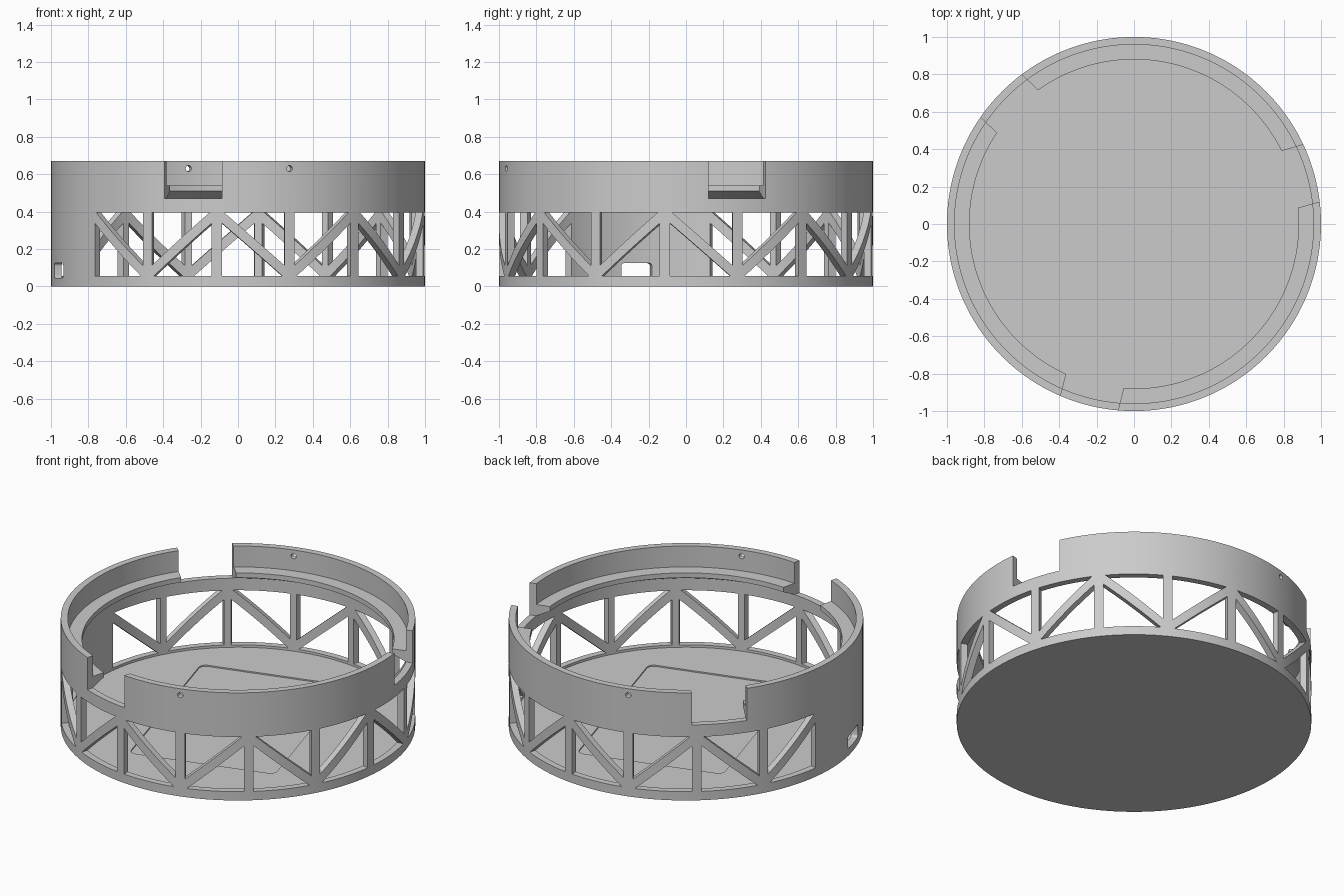
import bpy, bmesh, math
from mathutils import Vector

if "Cube" in bpy.data.objects:
    bpy.data.objects.remove(bpy.data.objects["Cube"])

AXIS = 196          # direction of the solid panel with the port, degrees
STEP = 22.5         # angle between truss nodes
Z_LOW, Z_HIGH = 0.055, 0.395

grey = bpy.data.materials.new("light grey")
grey.diffuse_color = (0.6, 0.6, 0.6, 1)
grey.use_nodes = True
grey.node_tree.nodes["Principled BSDF"].inputs["Base Color"].default_value = grey.diffuse_color


def finish(bm, name):
    bmesh.ops.recalc_face_normals(bm, faces=bm.faces)
    mesh = bpy.data.meshes.new(name)
    bm.to_mesh(mesh)
    bm.free()
    ob = bpy.data.objects.new(name, mesh)
    bpy.context.collection.objects.link(ob)
    return ob


def prism(bm, base, sweep):
    """Closed prism: polygon of points moved along a vector."""
    a = [bm.verts.new(p) for p in base]
    b = [bm.verts.new(p + sweep) for p in base]
    bm.faces.new(a)
    bm.faces.new(b[::-1])
    n = len(a)
    for i in range(n):
        bm.faces.new((a[i], b[i], b[(i + 1) % n], a[(i + 1) % n]))


def wall_cut(bm, outline, degrees, near=0.8, far=1.2):
    """Prism through the wall; outline is (sideways, height)."""
    t = math.radians(degrees)
    out = Vector((math.cos(t), math.sin(t), 0))
    side = Vector((-math.sin(t), math.cos(t), 0))
    base = [out * near + side * s + Vector((0, 0, z)) for s, z in outline]
    prism(bm, base, out * (far - near))


def rounded_rect(w, h, r, n=4):
    """Rounded rectangle with half sizes w and h."""
    pts = []
    for i, (sx, sy) in enumerate(((1, 1), (-1, 1), (-1, -1), (1, -1))):
        for j in range(n + 1):
            t = math.pi / 2 * (i + j / n)
            pts.append((sx * (w - r) + r * math.cos(t), sy * (h - r) + r * math.sin(t)))
    return pts


# Container body: floor, wall and chamfered inner ledge, turned about z
profile = [(0, 0), (1, 0), (1, 0.67), (0.96, 0.67), (0.96, 0.54), (0.88, 0.54),
           (0.88, 0.51), (0.96, 0.47), (0.96, 0.04), (0, 0.04)]
bm = bmesh.new()
vs = [bm.verts.new((r, 0, z)) for r, z in profile]
es = [bm.edges.new(p) for p in zip(vs, vs[1:])]
bmesh.ops.spin(bm, geom=vs + es, cent=(0, 0, 0), axis=(0, 0, 1),
               angle=math.tau, steps=160, use_duplicate=False)
bmesh.ops.remove_doubles(bm, verts=bm.verts, dist=1e-4)
body = finish(bm, "container_body")
body.data.materials.append(grey)

bm = bmesh.new()
# Truss windows: two triangles per bay, diagonals alternating
half = math.sin(math.radians(STEP / 2))
slope = (Z_HIGH - Z_LOW) / (2 * half)
rise = 0.025 * math.hypot(1, slope)
edge = half - 0.027
upper = [(-edge, Z_HIGH), (-edge, Z_LOW + (half - edge) * slope + rise),
         (half - rise / slope, Z_HIGH)]
lower = [(-s, Z_LOW + Z_HIGH - z) for s, z in upper]
for k in range(14):
    flip = -1 if k % 2 == 0 else 1
    for tri in (upper, lower):
        wall_cut(bm, [(flip * s, z) for s, z in tri], AXIS + STEP * (k + 1.5))

# Three notches in the upper rim
for k in range(3):
    wall_cut(bm, [(-0.158, 0.47), (0.158, 0.47), (0.158, 0.8), (-0.158, 0.8)], 16 + 120 * k)

# Port in the solid panel
wall_cut(bm, [(x, 0.084 + z) for x, z in rounded_rect(0.085, 0.04, 0.015)], AXIS)

# Pin holes on opposite sides of the rim
for a in (106, 286):
    wall_cut(bm, [(0.016 * math.cos(math.tau * i / 16), 0.63 + 0.016 * math.sin(math.tau * i / 16))
                  for i in range(16)], a)

# Shallow rectangular recess in the floor
c, s = math.cos(math.radians(AXIS)), math.sin(math.radians(AXIS))
prism(bm, [Vector((x * c - y * s, x * s + y * c, 0.032)) for x, y in rounded_rect(0.435, 0.625, 0.04)],
      Vector((0, 0, 0.05)))
cutter = finish(bm, "cutter")
cutter.hide_render = True

# Cut everything out of the body
mod = body.modifiers.new("cuts", 'BOOLEAN')
mod.operation = 'DIFFERENCE'
mod.solver = 'EXACT'
mod.object = cutter
bpy.context.view_layer.objects.active = body
body.select_set(True)
bpy.ops.object.modifier_apply(modifier=mod.name)
bpy.data.objects.remove(cutter)
bpy.ops.object.shade_smooth_by_angle(angle=math.radians(25))
